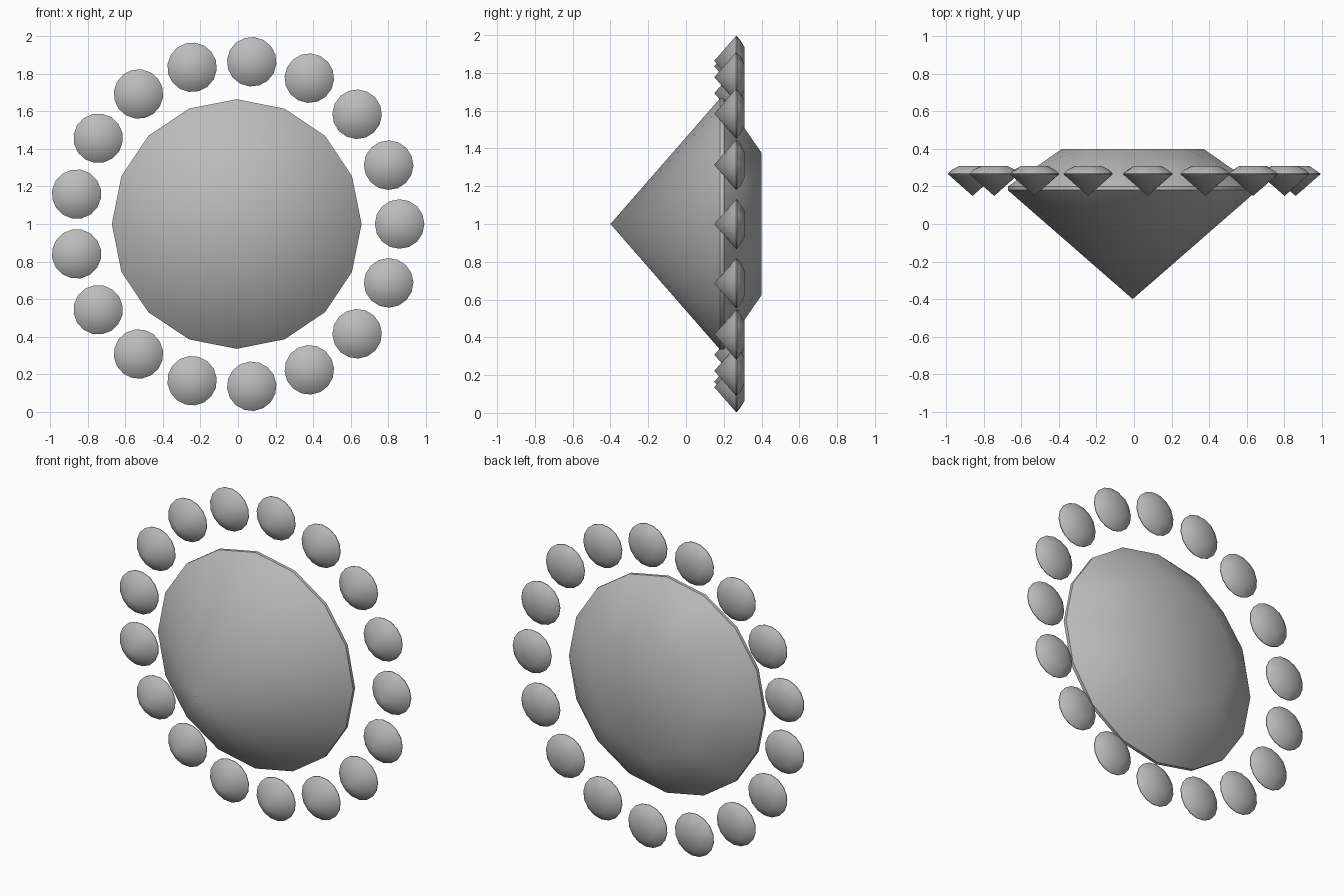
import bpy, bmesh
from math import sin, cos, pi, radians
from mathutils import Matrix, Vector

if "Cube" in bpy.data.objects:
    bpy.data.objects.remove(bpy.data.objects["Cube"])

stone = bpy.data.materials.new("stone_grey")
stone.use_nodes = True
GREY = (0.5, 0.5, 0.5, 1)
stone.diffuse_color = GREY
stone.node_tree.nodes["Principled BSDF"].inputs["Base Color"].default_value = GREY

SEG = 8                       # crown facets; the girdle has twice as many sides
CENTRE = Vector((-0.007, 0, 1))
SMALL = 0.1985                # accent stone size relative to the main stone
RING = 0.868
COUNT = 17


def brilliant_mesh(r_girdle=0.665, r_table=0.377):
    """Brilliant cut: tip towards -y, flat table towards +y."""
    bm = bmesh.new()
    step = 2 * pi / SEG

    def loop(r, y, n, shift=0):
        return [bm.verts.new((r * cos(2 * pi * i / n + shift), y,
                              r * sin(2 * pi * i / n + shift))) for i in range(n)]

    tip = bm.verts.new((0, -0.4, 0))
    low = loop(r_girdle, 0.18, 2 * SEG)
    high = loop(r_girdle, 0.2, 2 * SEG)
    mid = loop((r_girdle + r_table) / 2 / cos(step / 2), 0.3, SEG, step / 2)
    table = loop(r_table, 0.4, SEG)
    # pavilion and girdle
    for i in range(2 * SEG):
        j = (i + 1) % (2 * SEG)
        bm.faces.new((tip, low[i], low[j]))
        bm.faces.new((low[i], high[i], high[j], low[j]))
    # crown: star facets, kites and lower halves
    for i in range(SEG):
        j, g = (i + 1) % SEG, 2 * i
        bm.faces.new((table[i], table[j], mid[i]))
        bm.faces.new((table[i], mid[i], high[g], mid[i - 1]))
        bm.faces.new((mid[i], high[g], high[g + 1]))
        bm.faces.new((mid[i], high[g + 1], high[(g + 2) % (2 * SEG)]))
    bm.faces.new(table)
    bmesh.ops.recalc_face_normals(bm, faces=bm.faces)
    mesh = bpy.data.meshes.new("brilliant_cut")
    bm.to_mesh(mesh)
    bm.free()
    mesh.materials.append(stone)
    return mesh


def add_stone(name, mesh, matrix):
    ob = bpy.data.objects.new(name, mesh)
    bpy.context.collection.objects.link(ob)
    ob.matrix_world = matrix
    return ob


mesh = brilliant_mesh()
main = add_stone("main_stone", mesh, Matrix.Translation(CENTRE))
bpy.context.view_layer.objects.active = main
main.select_set(True)
bpy.ops.object.shade_smooth_by_angle(angle=radians(30))

# ring of accent stones
for k in range(COUNT):
    place = (Matrix.Translation(CENTRE) @ Matrix.Rotation(-2 * pi * k / COUNT, 4, "Y")
             @ Matrix.Translation((RING, 0.229, 0)) @ Matrix.Scale(SMALL, 4))
    add_stone(f"accent_stone_{k + 1}", mesh, place)
